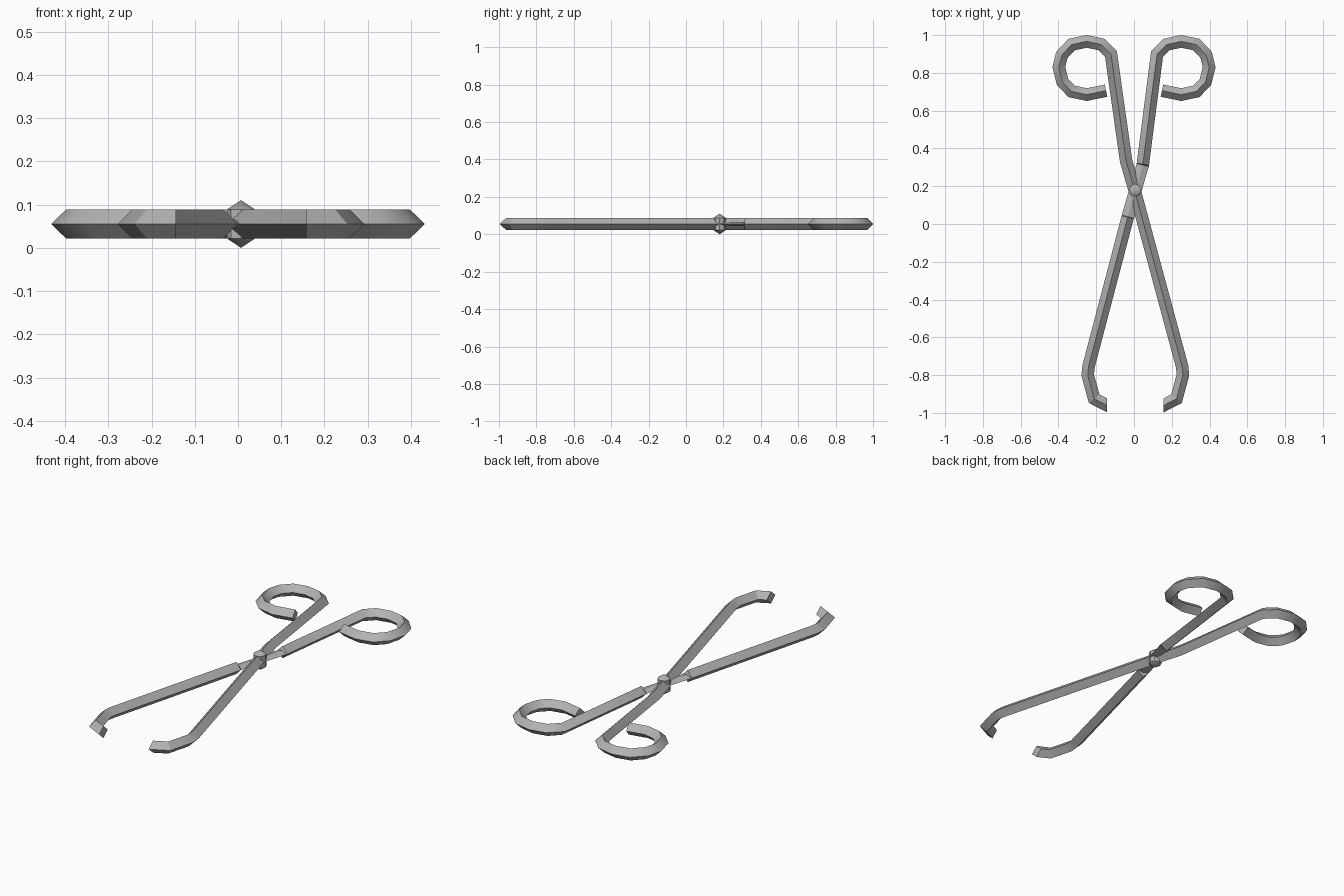
import bpy, bmesh, math
from mathutils import Vector

if "Cube" in bpy.data.objects:
    bpy.data.objects.remove(bpy.data.objects["Cube"], do_unlink=True)

MID = 0.055      # height of the rod centreline
R = 0.033        # half width of the square rod

steel = bpy.data.materials.new("grey steel")
steel.use_nodes = True
steel.diffuse_color = (0.45, 0.45, 0.45, 1)
steel.node_tree.nodes["Principled BSDF"].inputs["Base Color"].default_value = (0.45, 0.45, 0.45, 1)


def finish(bm, name):
    bmesh.ops.recalc_face_normals(bm, faces=bm.faces)
    mesh = bpy.data.meshes.new(name)
    bm.to_mesh(mesh)
    bm.free()
    mesh.materials.append(steel)
    obj = bpy.data.objects.new(name, mesh)
    bpy.context.collection.objects.link(obj)
    bpy.ops.object.select_all(action='DESELECT')
    obj.select_set(True)
    bpy.context.view_layer.objects.active = obj
    bpy.ops.object.shade_smooth_by_angle(angle=math.radians(30))
    return obj


def sweep_rod(name, path):
    """Mitred square rod, edge up; path holds (x, y, thickness).
    The first and last points only set the angle of the end cuts."""
    bm = bmesh.new()
    rings = []
    for before, here, after in zip(path, path[1:], path[2:]):
        a, p, b = (Vector(q[:2]) for q in (before, here, after))
        d1, d2 = (p - a).normalized(), (b - p).normalized()
        t = (d1 + d2).normalized()
        side = Vector((-t.y, t.x)) * R / max(t.dot(d1), 0.5)
        h = R * here[2]
        rings.append([bm.verts.new(c) for c in (
            (p.x + side.x, p.y + side.y, MID), (p.x, p.y, MID + h),
            (p.x - side.x, p.y - side.y, MID), (p.x, p.y, MID - h))])
    for r, s in zip(rings, rings[1:]):
        for i in range(4):
            j = (i + 1) % 4
            bm.faces.new((r[i], r[j], s[j], s[i]))
    bm.faces.new(rings[0])
    bm.faces.new(rings[-1])
    return finish(bm, name)


# Shared shapes: hooked jaw, and finger loop with its shank
jaw = [(0.089, -0.925), (0.157, -0.96), (0.225, -0.925), (0.259, -0.80), (0.255, -0.755)]
loop = [(-0.122, 0.90), (-0.172, 0.95), (-0.25, 0.967), (-0.33, 0.95), (-0.382, 0.895),
        (-0.398, 0.83), (-0.378, 0.751), (-0.33, 0.702), (-0.25, 0.685),
        (-0.148, 0.706), (-0.05, 0.727)]


def full(points):
    return [(x, y, 1) for x, y in points]


def mirror(points, about):
    return [(2 * about - x, y) for x, y in points]


# Arm that runs unbroken from the left loop to the right jaw
sweep_rod("upper_arm", full(jaw + [(0.003, 0.18), (-0.042, 0.335)] + loop))

# Crossing arm, flattened where it passes through the pivot
flat = [(-0.0335, 0.035, 1), (-0.0325, 0.039, 0.3), (0.008, 0.18, 0.3),
        (0.046, 0.312, 0.3), (0.047, 0.317, 1)]
sweep_rod("crossing_arm", full(mirror(jaw, 0.007)) + flat + full(mirror(loop, 0)))

# Pivot pin with pointed heads
bm = bmesh.new()
sides = 8
heights = (0.022, 0.088)
rings = [[bm.verts.new((0.007 + R * math.cos(k * math.tau / sides),
                        0.18 + R * math.sin(k * math.tau / sides), z))
          for k in range(sides)] for z in heights]
tips = [bm.verts.new((0.007, 0.18, z)) for z in (0, 2 * MID)]
for i in range(sides):
    j = (i + 1) % sides
    bm.faces.new((rings[0][i], rings[0][j], rings[1][j], rings[1][i]))
    for ring, tip in zip(rings, tips):
        bm.faces.new((ring[i], ring[j], tip))
finish(bm, "pivot_pin")
